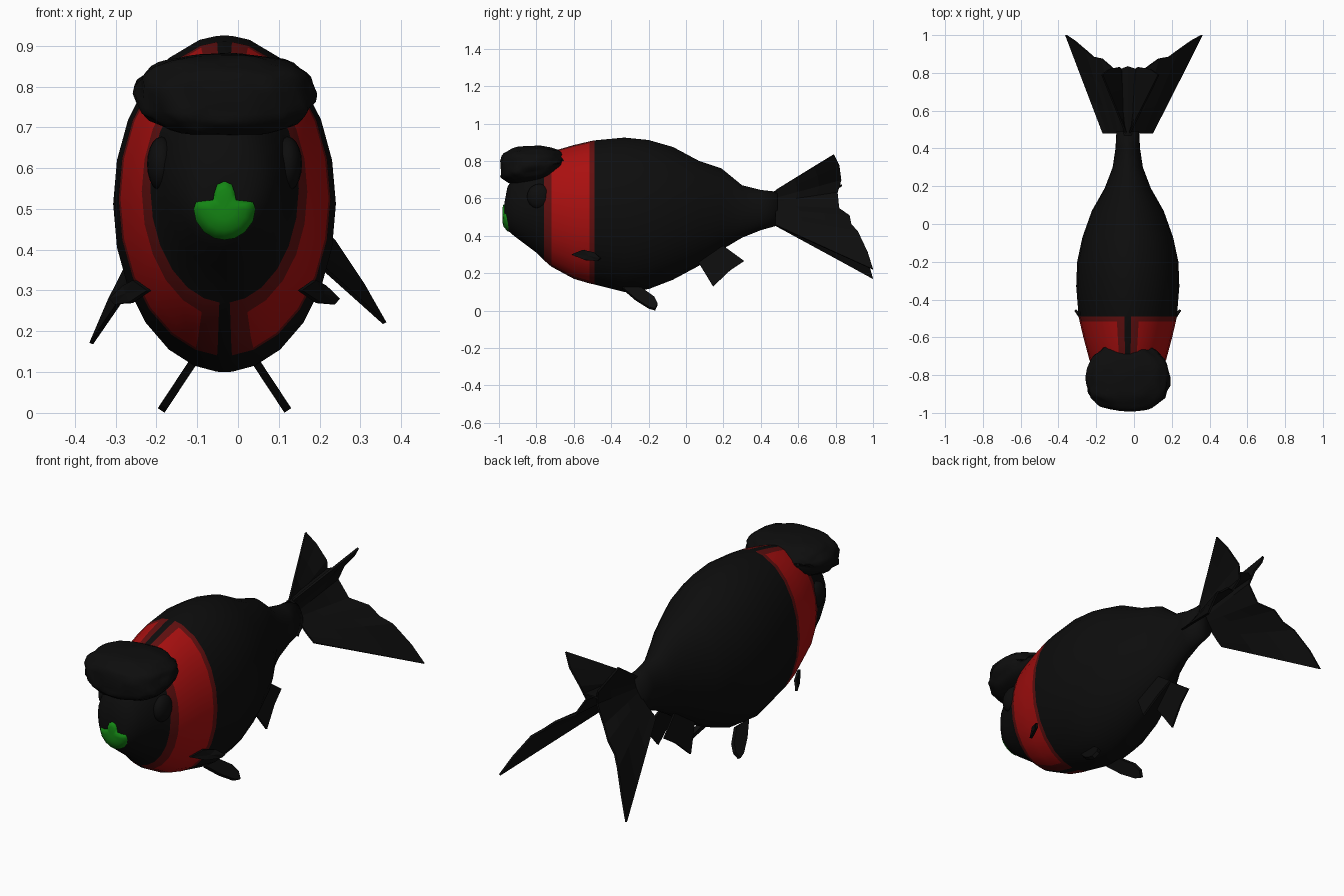
import bpy, bmesh, math
from mathutils import Vector, noise
from mathutils.bvhtree import BVHTree

if "Cube" in bpy.data.objects:
    bpy.data.objects.remove(bpy.data.objects["Cube"])

CX = -0.033  # mid plane of the body


def material(name, rgb):
    m = bpy.data.materials.new(name)
    m.diffuse_color = (*rgb, 1)
    m.use_nodes = True
    m.node_tree.nodes["Principled BSDF"].inputs["Base Color"].default_value = m.diffuse_color
    return m


BLACK = material("black", (0.004, 0.004, 0.004))
RED = material("red", (0.40, 0.005, 0.005))
DARK_RED = material("dark red", (0.12, 0.005, 0.005))
GREEN = material("green", (0.007, 0.24, 0.007))


def finish(bm, name, mats, smooth=True, thick=0):
    bmesh.ops.recalc_face_normals(bm, faces=bm.faces)
    me = bpy.data.meshes.new(name)
    bm.to_mesh(me)
    bm.free()
    for m in mats:
        me.materials.append(m)
    for p in me.polygons:
        p.use_smooth = smooth
    ob = bpy.data.objects.new(name, me)
    bpy.context.collection.objects.link(ob)
    if thick:
        s = ob.modifiers.new("thickness", 'SOLIDIFY')
        s.thickness, s.offset = thick, 0
    return ob


def loft(bm, rows, closed=False):
    rows = [[bm.verts.new(p) for p in r] for r in rows]
    for a, b in zip(rows, rows[1:]):
        n = len(a)
        for i in range(n if closed else n - 1):
            j = (i + 1) % n
            bm.faces.new((a[i], a[j], b[j], b[i]))
    return rows


# Body: elliptical rings (y, top, bottom, half width)
RINGS = [(-.97, .58, .46, .05), (-.955, .66, .43, .09), (-.92, .72, .40, .12),
         (-.86, .76, .355, .148), (-.80, .80, .31, .166), (-.76, .83, .27, .182),
         (-.72, .85, .235, .203), (-.60, .885, .17, .235), (-.515, .905, .145, .255),
         (-.49, .91, .14, .26), (-.33, .925, .10, .273), (-.20, .912, .115, .268),
         (-.07, .875, .165, .24), (.07, .80, .24, .19), (.19, .76, .325, .122),
         (.30, .67, .39, .08), (.40, .645, .43, .065), (.49, .635, .455, .06)]
half = [0, 4, 16, 30, 45, 60, 75, 90, 105, 120, 135, 150, 167, 176, 180]
ANG = half + [360 - a for a in half[-2:0:-1]]
bm = bmesh.new()
rows = loft(bm, [[(CX + w * math.sin(math.radians(a)), y,
                   (t + b) / 2 - (t - b) / 2 * math.cos(math.radians(a))) for a in ANG]
                 for y, t, b, w in RINGS], closed=True)
bm.faces.new(rows[0])
bm.faces.new(rows[-1])
# Red collar with a dark red border, split by a black seam above and below
bm.normal_update()
for f in bm.faces:
    y = f.calc_center_median().y
    if len(f.verts) == 4 and -.76 < y < -.49:
        i = min(abs(v.co.x - CX) for v in f.verts) / max(abs(v.co.x - CX) for v in f.verts)
        seam = i < .01
        nearseam = .05 < i < .30
        edge = y < -.72 or y > -.515
        f.material_index = 0 if seam else 2 if edge or nearseam else 1
tree = BVHTree.FromBMesh(bm)
finish(bm, "body", [BLACK, RED, DARK_RED])

# Head growth: lumpy cap, underside rising to the back
bm = bmesh.new()
bmesh.ops.create_icosphere(bm, subdivisions=4, radius=1)
for v in bm.verts:
    d = v.co.normalized()
    p = Vector([math.copysign(abs(c) ** .85, c) for c in d])
    p *= 1 + .07 * noise.noise(d * 3.5)
    z = p.z * .098
    if d.z < 0:
        z += .035 * d.y
    v.co = (CX + p.x * .22, -.815 + p.y * .18, .783 + z)
finish(bm, "head_growth", [BLACK])

# Eyes
for side, s in (("left", -1), ("right", 1)):
    bm = bmesh.new()
    bmesh.ops.create_uvsphere(bm, u_segments=16, v_segments=10, radius=1)
    for v in bm.verts:
        v.co = (CX + s * (.155 + .035 * v.co.x), -.785 + .065 * v.co.y, .61 + .067 * v.co.z)
    finish(bm, side + "_eye", [BLACK])

# Mouth: rounded lip plate with a nub, laid on the snout
lip = [(0, .568), (.018, .56), (.025, .54), (.028, .522), (.07, .517), (.076, .5),
       (.07, .47), (.05, .443), (.025, .428), (0, .424)]
lip += [(-x, z) for x, z in lip[-2:0:-1]]
bm = bmesh.new()
rings = []
for frac, lift in ((.02, .012), (.35, .012), (.7, .011), (1, .006), (1.0, -.01)):
    ring = []
    for x, z in lip:
        px, pz = CX + x * frac, .5 + (z - .5) * frac
        hit = tree.ray_cast(Vector((px, -2, pz)), Vector((0, 1, 0)))[0]
        ring.append((px, (hit.y if hit else -.92) - lift, pz))
    rings.append(ring)
rows = loft(bm, rings, closed=True)
bm.faces.new(rows[0])
finish(bm, "mouth", [GREEN])


# Flat paired fins: outline points as (offset from mid plane, y, z)
def flat_fin(name, pts, thick):
    for side, s in (("left", -1), ("right", 1)):
        bm = bmesh.new()
        c = sum((Vector(p) for p in pts), Vector()) / len(pts)
        vs = [bm.verts.new((CX + s * x, y, z)) for x, y, z in pts]
        mid = bm.verts.new((CX + s * c.x, c.y, c.z))
        for i, v in enumerate(vs):
            bm.faces.new((v, vs[(i + 1) % len(vs)], mid))
        finish(bm, side + "_" + name, [BLACK], False, thick)


flat_fin("pectoral_fin", [(.185, -.61, .30), (.22, -.55, .325), (.245, -.49, .31),
                          (.278, -.455, .28), (.265, -.47, .266), (.23, -.54, .27)], .012)
flat_fin("pelvic_fin", [(.08 + (.12 - z) * .66, y, z) for y, z in
                        ((-.34, .12), (-.24, .12), (-.17, .07), (-.152, .035),
                         (-.165, .006), (-.20, .016), (-.27, .06))], .02)
flat_fin("anal_fin", [(.04 + (.34 - z) * .25, y, z) for y, z in
                      ((.06, .27), (.13, .31), (.20, .345), (.31, .265),
                       (.235, .215), (.145, .13))], .01)

# Tail: a folded fan on each side, swept from a root line to a ragged edge
EDGE = [(.15, .79, .833), (.11, .82, .775), (.05, .83, .70), (.03, .81, .63),
        (.08, .82, .54), (.15, .875, .50), (.20, .885, .45), (.245, .92, .41),
        (.31, .97, .30), (.36, 1.0, .20)]
for side, s, k, drop in (("left", -1, .908, -.03), ("right", 1, 1.09, .02)):
    root = []
    tip = []
    for i, (x, y, z) in enumerate(EDGE):
        t = i / (len(EDGE) - 1)
        root.append(Vector((CX + s * (.01 + .12 * t * t), .48, .645 - .19 * t)))
        tip.append(Vector((CX + s * x * k, y, z + drop * t * t)))
    bm = bmesh.new()
    loft(bm, [[r.lerp(e, f) for r, e in zip(root, tip)] for f in (0, .33, .66, 1)])
    finish(bm, side + "_tail_fan", [BLACK], False, .01)
# Web joining the two tail fans
bm = bmesh.new()
loft(bm, [[(CX - .02, .47, .63), (CX, .47, .635), (CX + .02, .47, .63)],
          [(CX - .04, .82, .66), (CX, .835, .67), (CX + .045, .82, .66)]])
finish(bm, "tail_web", [BLACK], False, .008)
